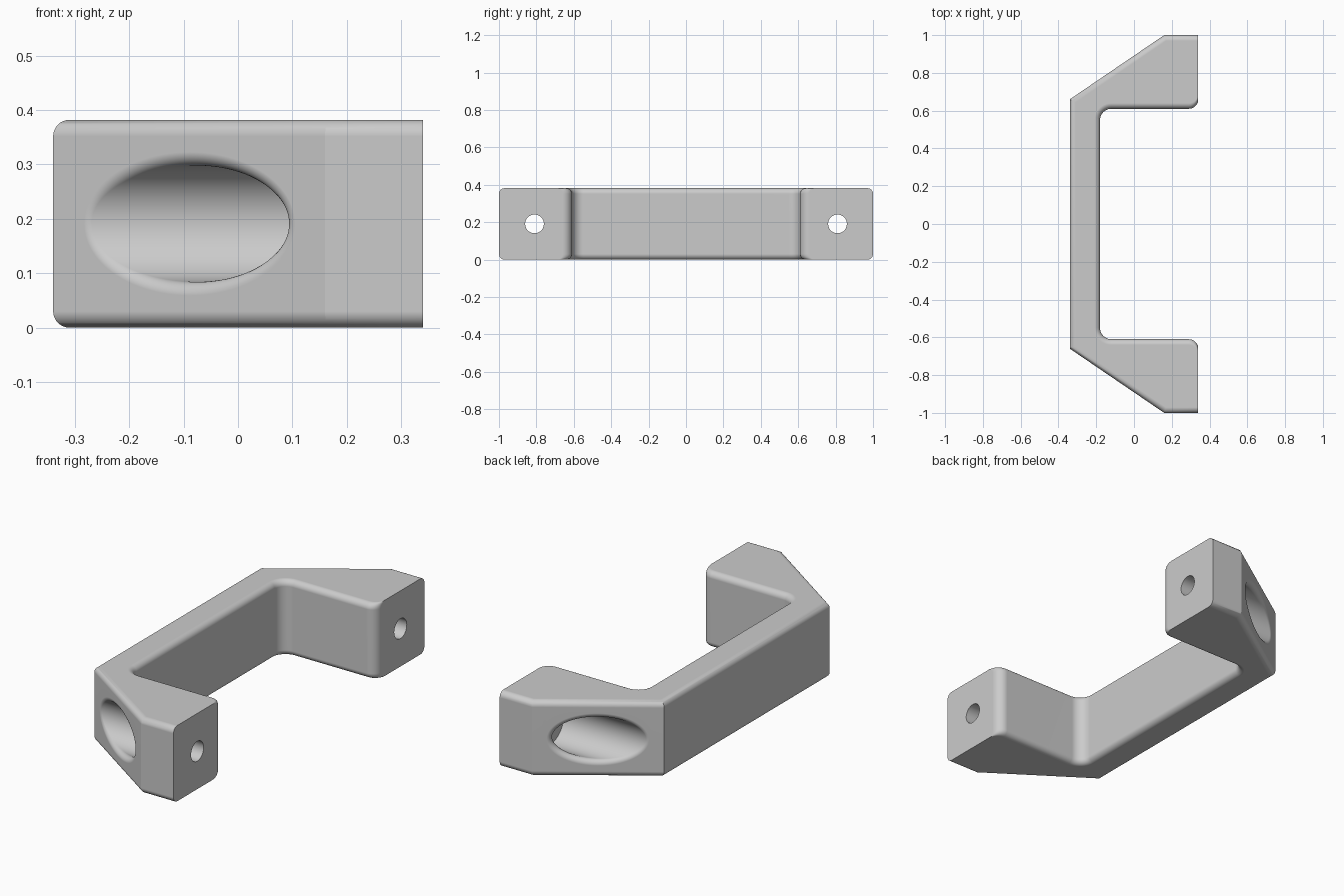
import bpy, bmesh
from math import cos, sin, pi
from mathutils import Vector

cube = bpy.data.objects.get("Cube")
if cube:
    bpy.data.objects.remove(cube)

HEIGHT, EDGE = 0.382, 0.03
MID = HEIGHT / 2
SCREW_Y, BORE, LIP, FLOOR_X = 0.81, 0.107, 0.025, 0.19

grey = bpy.data.materials.new("handle grey")
grey.use_nodes = True
grey.diffuse_color = (0.6, 0.6, 0.6, 1)
grey.node_tree.nodes["Principled BSDF"].inputs["Base Color"].default_value = (0.6, 0.6, 0.6, 1)


def loft(name, rings):
    """Skin equal-length point rings and cap both ends."""
    bm = bmesh.new()
    loops = [[bm.verts.new(p) for p in ring] for ring in rings]
    n = len(loops[0])
    for a, b in zip(loops, loops[1:]):
        for i in range(n):
            j = (i + 1) % n
            bm.faces.new((a[i], a[j], b[j], b[i]))
    bm.faces.new(loops[0][::-1])
    bm.faces.new(loops[-1])
    bmesh.ops.recalc_face_normals(bm, faces=bm.faces)
    mesh = bpy.data.meshes.new(name)
    bm.to_mesh(mesh)
    bm.free()
    mesh.materials.append(grey)
    obj = bpy.data.objects.new(name, mesh)
    bpy.context.collection.objects.link(obj)
    return obj


# Handle outline, counter-clockwise from above
half = [(0.34, 1), (0.16, 1), (-0.34, 0.66)]
inner = [(0.34, -0.61), (-0.18, -0.61), (-0.18, 0.61), (0.34, 0.61)]
corners = [Vector(p) for p in half + [(x, -y) for x, y in half[::-1]] + inner]
FOOT_EDGES = (5, 9)


def outline(d, z):
    """Outline moved inward by d (feet faces stay put), inner corners rounded."""
    n = len(corners)
    pts = []
    for i in range(n):
        e1 = (corners[i] - corners[i - 1]).normalized()
        e2 = (corners[(i + 1) % n] - corners[i]).normalized()
        n1, n2 = Vector((-e1.y, e1.x)), Vector((-e2.y, e2.x))
        w1 = 0 if (i - 1) % n in FOOT_EDGES else d
        w2 = 0 if i in FOOT_EDGES else d
        det = n1.x * n2.y - n1.y * n2.x
        p = corners[i] + Vector((w1 * n2.y - w2 * n1.y, w2 * n1.x - w1 * n2.x)) / det
        r = {6: 0.05, 9: 0.05, 7: 0.06 + d, 8: 0.06 + d}.get(i)
        if r is None:
            pts.append((p.x, p.y, z))
            continue
        c = p - e1 * r + e2 * r
        for k in range(11):
            t = k / 10 * pi / 2
            q = c - r * (cos(t) * e2 - sin(t) * e1)
            pts.append((q.x, q.y, z))
    return pts


# Body with rounded top and bottom edges
steps = [k / 8 * pi / 2 for k in range(9)]
rings = [outline(EDGE * (1 - sin(t)), EDGE * (1 - cos(t))) for t in steps]
rings += [outline(EDGE * (1 - sin(t)), HEIGHT - EDGE * (1 - cos(t))) for t in steps[::-1]]
handle = loft("pull_handle", rings)


def circle(x, y, r, n=48):
    return [(x, y + r * cos(2 * pi * k / n), MID + r * sin(2 * pi * k / n)) for k in range(n)]


def recess_rings(side, n=96, arc=8):
    """Screw recess along x whose mouth flares softly onto the sloped face."""
    normal = Vector((-0.34, side * 0.5, 0)).normalized()
    level = normal.dot(Vector((-0.34, side * 0.66, 0))) - LIP
    rings = [circle(FLOOR_X, side * SCREW_Y, BORE, n)] + [[] for _ in range(arc + 2)]
    for k in range(n):
        a = 2 * pi * k / n
        radial = Vector((0, cos(a), sin(a)))
        c = Vector((0, side * SCREW_Y, MID)) + radial * (BORE + LIP)
        c.x = (level - normal.y * c.y) / normal.x
        for j in range(arc + 1):
            rings[j + 1].append(c + LIP * (-radial).slerp(normal, j / arc))
        rings[-1].append(rings[-2][-1] + normal * 0.1)
    return rings


# Cut the recesses and screw holes
for side in (-1, 1):
    y = side * SCREW_Y
    for name, shape in (("recess_cutter", recess_rings(side)),
                        ("hole_cutter", [circle(0.1, y, 0.05), circle(0.5, y, 0.05)])):
        cutter = loft(name, shape)
        cutter.hide_render = True
        mod = handle.modifiers.new("cut", 'BOOLEAN')
        mod.operation, mod.solver, mod.object = 'DIFFERENCE', 'EXACT', cutter
        bpy.context.view_layer.objects.active = handle
        bpy.ops.object.modifier_apply(modifier=mod.name)
        bpy.data.objects.remove(cutter)

# Smooth shading with crisp corners and flat broad faces
bpy.ops.object.select_all(action='DESELECT')
handle.select_set(True)
bpy.context.view_layer.objects.active = handle
bpy.ops.object.shade_smooth_by_angle(angle=pi / 6)
weighted = handle.modifiers.new("weighted normals", 'WEIGHTED_NORMAL')
weighted.keep_sharp = True
